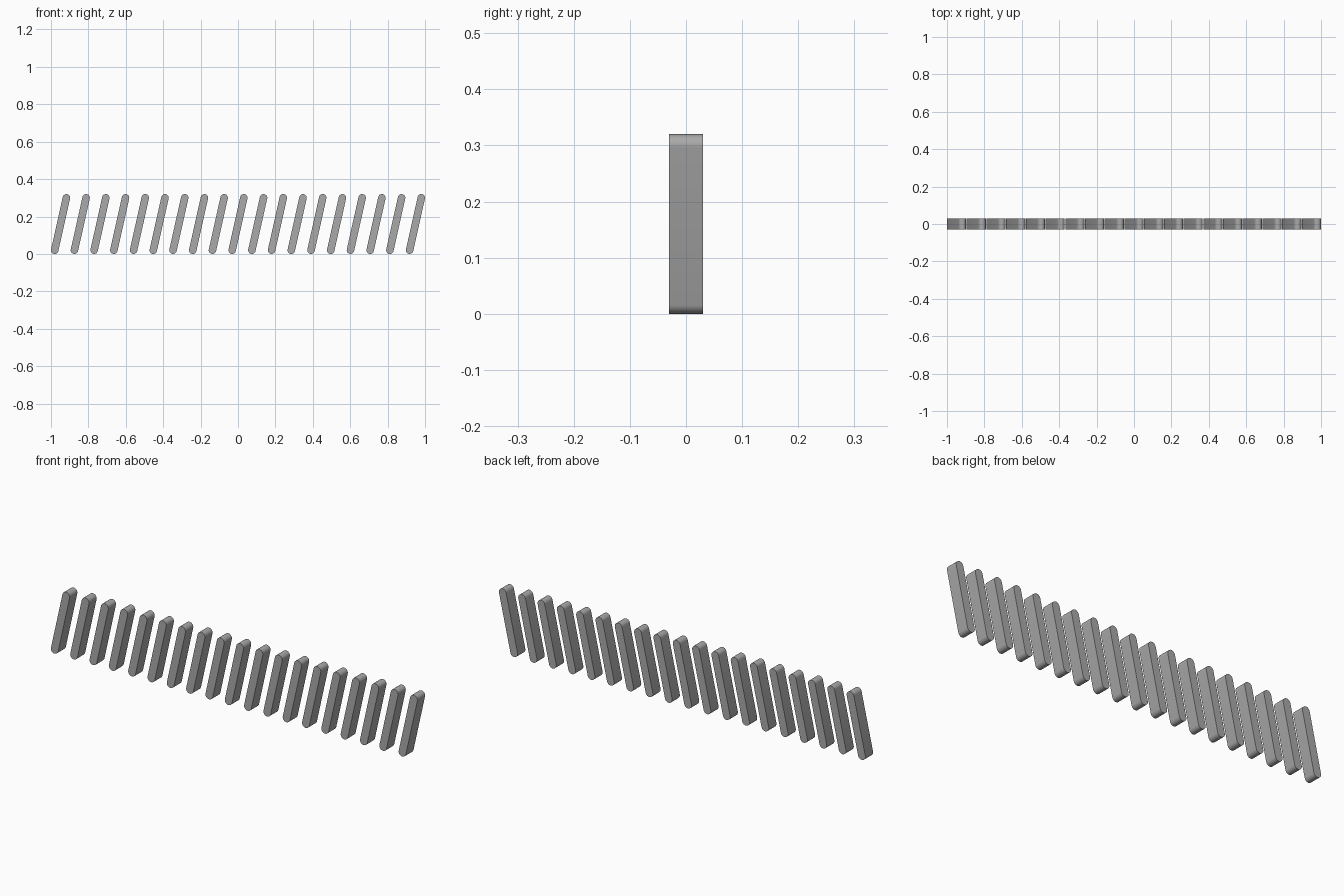
import bpy, bmesh, math

cube = bpy.data.objects.get("Cube")
if cube:
    bpy.data.objects.remove(cube, do_unlink=True)

COUNT = 19
RADIUS = 0.02
DEPTH = 0.06
HEIGHT = 0.32
LEAN = 0.0625
PITCH = (2 - 2 * RADIUS - LEAN) / (COUNT - 1)
CAP_STEPS = 16

grey = bpy.data.materials.new("plain grey")
grey.use_nodes = True
colour = (0.4, 0.4, 0.4, 1)
grey.diffuse_color = colour
grey.node_tree.nodes["Principled BSDF"].inputs["Base Color"].default_value = colour


def slat_mesh():
    """Leaning bar with rounded ends, extruded from front to back."""
    bm = bmesh.new()
    tilt = math.atan2(LEAN, HEIGHT - 2 * RADIUS)
    outline = []
    for x, z, start in ((LEAN, HEIGHT - RADIUS, 0), (0, RADIUS, math.pi)):
        for i in range(CAP_STEPS + 1):
            a = start - tilt + math.pi * i / CAP_STEPS
            outline.append(bm.verts.new((x + RADIUS * math.cos(a), -DEPTH / 2,
                                         z + RADIUS * math.sin(a))))
    face = bm.faces.new(outline)
    back = bmesh.ops.extrude_face_region(bm, geom=[face], use_keep_orig=True)["geom"]
    bmesh.ops.translate(bm, vec=(0, DEPTH, 0),
                        verts=[v for v in back if isinstance(v, bmesh.types.BMVert)])
    bmesh.ops.recalc_face_normals(bm, faces=bm.faces)
    mesh = bpy.data.meshes.new("slat")
    bm.to_mesh(mesh)
    bm.free()
    mesh.materials.append(grey)
    return mesh


# Row of evenly spaced slats sharing one mesh
mesh = slat_mesh()
bpy.ops.object.select_all(action='DESELECT')
for i in range(COUNT):
    slat = bpy.data.objects.new(f"slat_{i + 1}", mesh)
    slat.location.x = -1 + RADIUS + i * PITCH
    bpy.context.collection.objects.link(slat)

# Smooth round ends with crisp front and back rims
slat.select_set(True)
bpy.context.view_layer.objects.active = slat
bpy.ops.object.shade_smooth_by_angle(angle=math.radians(30))
